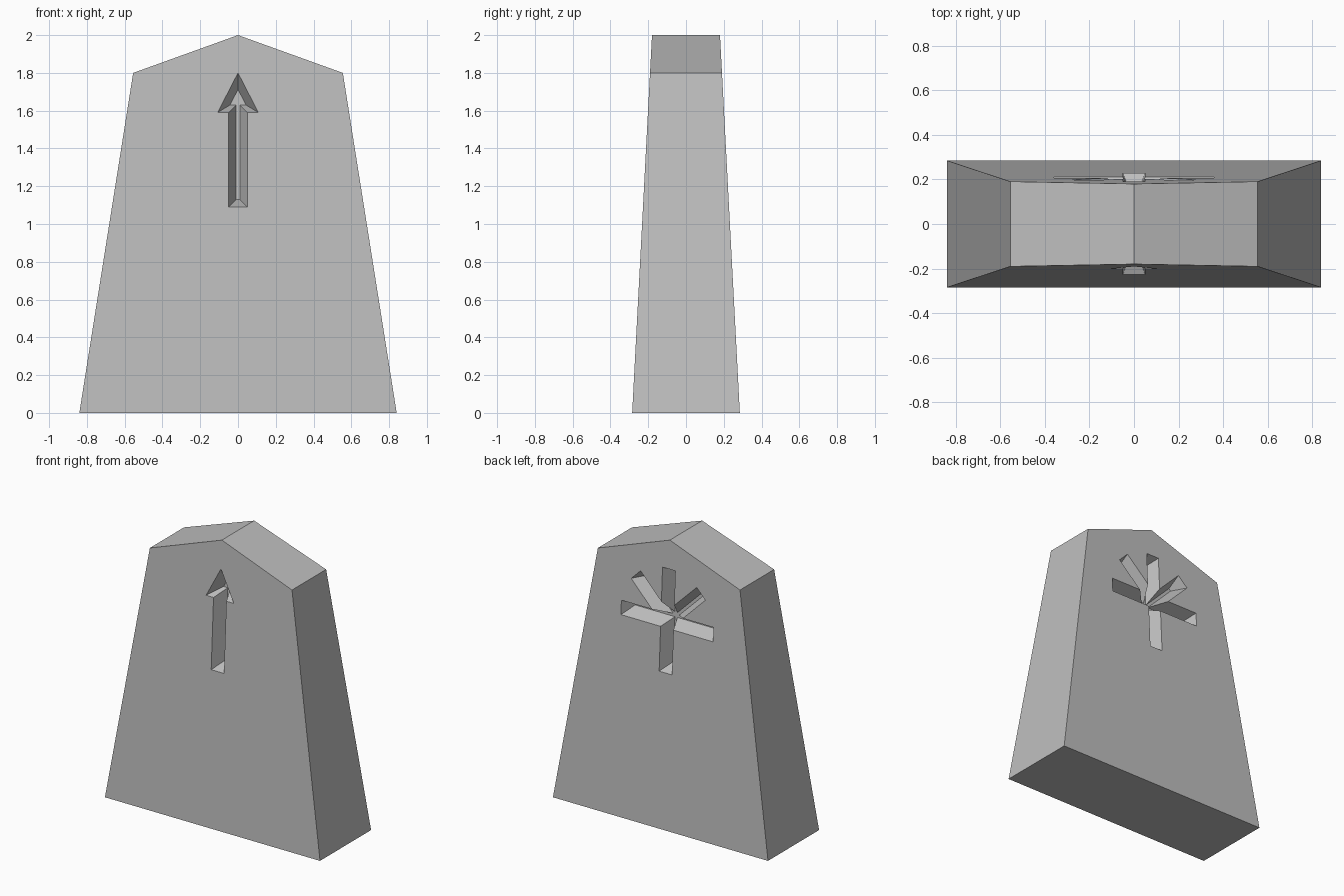
import bpy, bmesh, math
from mathutils import Vector

cube = bpy.data.objects.get("Cube")
if cube:
    bpy.data.objects.remove(cube, do_unlink=True)

BASE_Y, SLOPE = 0.285, 0.0525        # half thickness at the foot, taper per unit height
GROOVE_DEPTH, GROOVE_INSET = 0.1, 0.04
HALF_WIDTH = 0.05                    # half width of every groove

grey = bpy.data.materials.new("plain grey")
grey.use_nodes = True
colour = (0.52, 0.52, 0.52, 1)
grey.diffuse_color = colour
grey.node_tree.nodes["Principled BSDF"].inputs["Base Color"].default_value = colour


def face_y(z):
    return BASE_Y - SLOPE * z


def loft(name, rings):
    """Closed solid through two rings of points."""
    bm = bmesh.new()
    a, b = [[bm.verts.new(p) for p in ring] for ring in rings]
    bm.faces.new(a)
    bm.faces.new(b)
    for i in range(len(a)):
        j = (i + 1) % len(a)
        bm.faces.new((a[i], a[j], b[j], b[i]))
    bmesh.ops.recalc_face_normals(bm, faces=bm.faces)
    mesh = bpy.data.meshes.new(name)
    bm.to_mesh(mesh)
    bm.free()
    mesh.materials.append(grey)
    obj = bpy.data.objects.new(name, mesh)
    bpy.context.scene.collection.objects.link(obj)
    return obj


def inset(outline, d):
    """Mitred inset of a counter-clockwise outline; negative d grows it."""
    result = []
    for i, p in enumerate(outline):
        e1 = (p - outline[i - 1]).normalized()
        e2 = (outline[(i + 1) % len(outline)] - p).normalized()
        n1, n2 = Vector((-e1.y, e1.x)), Vector((-e2.y, e2.x))
        result.append(p + (n1 + n2) * d / (1 + n1.dot(n2)))
    return result


def engrave(body, name, outline, side):
    """Cut a bevelled groove into the front (-1) or back (+1) face."""
    rings = []
    for depth in (-0.02, GROOVE_DEPTH):
        ring = inset(outline, GROOVE_INSET * depth / GROOVE_DEPTH)
        rings.append([(p.x, side * (face_y(p.y) - depth), p.y) for p in ring])
    cutter = loft(name, rings)
    cutter.hide_render = True
    mod = body.modifiers.new(name, 'BOOLEAN')
    mod.operation, mod.solver, mod.object = 'DIFFERENCE', 'EXACT', cutter
    bpy.context.view_layer.objects.active = body
    bpy.ops.object.modifier_apply(modifier=name)
    bpy.data.objects.remove(cutter, do_unlink=True)


# Tapered slab with a peaked top
profile = [(-0.84, 0), (0.84, 0), (0.555, 1.8), (0, 2), (-0.555, 1.8)]
body = loft("game_piece_body",
            [[(x, s * face_y(z), z) for x, z in profile] for s in (-1, 1)])

# Arrow groove on the front
half = [(HALF_WIDTH, 1.09), (HALF_WIDTH, 1.59), (0.108, 1.59)]
arrow = half + [(0, 1.8)] + [(-x, z) for x, z in reversed(half)]
engrave(body, "arrow_groove", [Vector(p) for p in arrow], -1)

# Six-armed star groove on the back
centre, reach = Vector((0, 1.44)), 0.36
angles = [math.radians(a) for a in (0, 45, 90, 135, 180, 270)]
star = []
for i, a in enumerate(angles):
    along = Vector((math.cos(a), math.sin(a)))
    across = Vector((-along.y, along.x)) * HALF_WIDTH
    star += [centre + along * reach - across, centre + along * reach + across]
    gap = ((angles[(i + 1) % len(angles)] - a) % math.tau) / 2
    mid = a + gap
    star.append(centre + Vector((math.cos(mid), math.sin(mid))) * HALF_WIDTH / math.sin(gap))
engrave(body, "star_groove", star, 1)

# Crisp flat faces
for poly in body.data.polygons:
    poly.use_smooth = False
